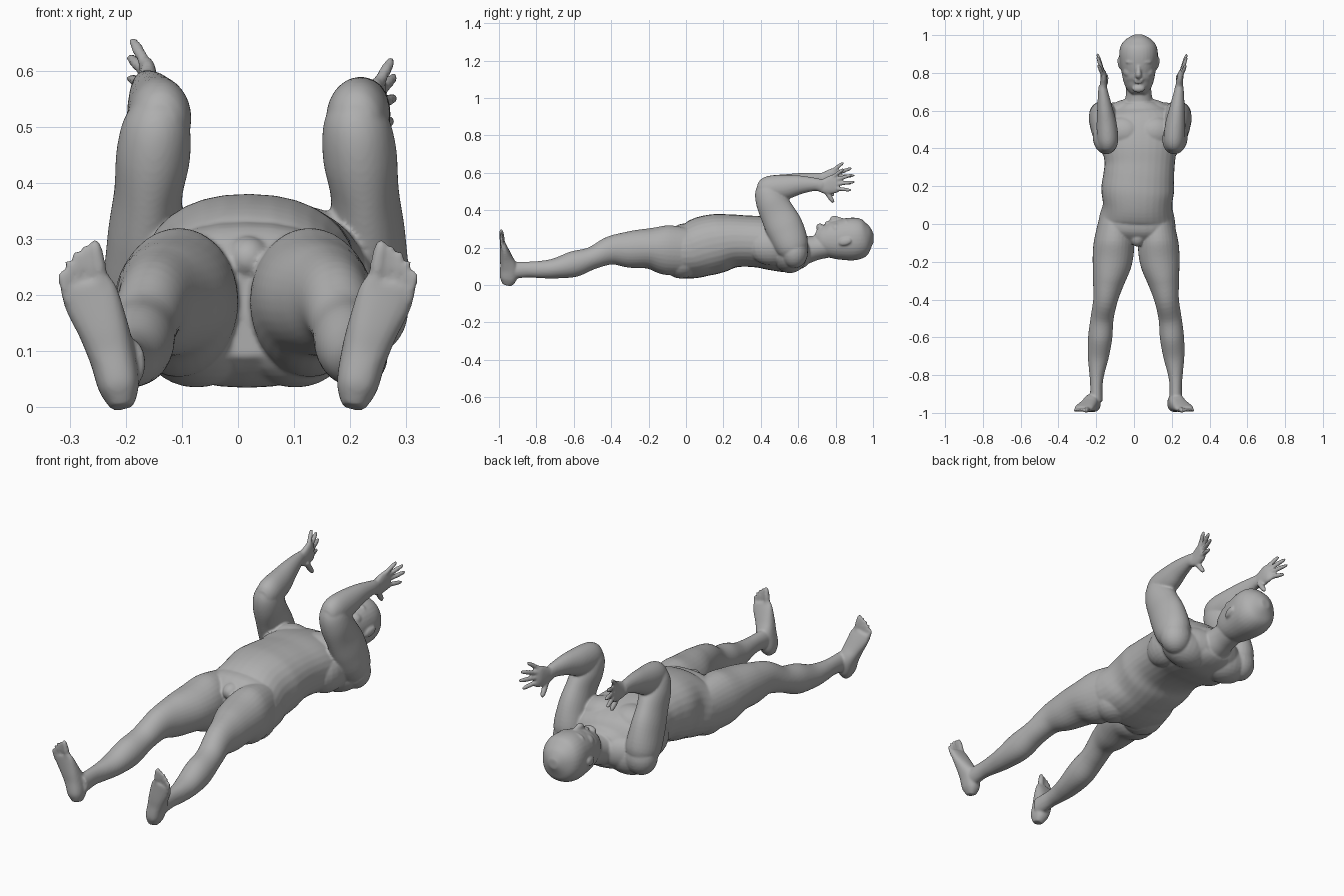
import bpy, bmesh, math
from mathutils import Vector, Matrix

bm = bmesh.new()
X = Vector((1, 0, 0))
SIDES = 32


def smooth_path(pts, k=5):
    """Catmull-Rom interpolation of (x, y, z, radius_a, radius_b) stations."""
    out = []
    for i in range(len(pts) - 1):
        p = [pts[max(0, min(len(pts) - 1, i + j))] for j in (-1, 0, 1, 2)]
        for s in range(k):
            t = s / k
            out.append([0.5 * (2 * b + (c - a) * t + (2 * a - 5 * b + 4 * c - d) * t * t
                               + (3 * b - a - 3 * c + d) * t ** 3) for a, b, c, d in zip(*p)])
    return out + [list(pts[-1])]


def loft(pts, power=2.0, sides=SIDES):
    """Closed tube with superelliptic rings; radius_a lies along x."""
    st = smooth_path(pts)
    rings = []
    for i, s in enumerate(st):
        t = (Vector(st[min(i + 1, len(st) - 1)][:3]) - Vector(st[max(i - 1, 0)][:3])).normalized()
        u = (X - t * X.dot(t)).normalized()
        v = t.cross(u)
        ring = []
        for n in range(sides):
            a = 2 * math.pi * n / sides
            c, q = math.cos(a), math.sin(a)
            c = math.copysign(abs(c) ** (2 / power), c)
            q = math.copysign(abs(q) ** (2 / power), q)
            ring.append(bm.verts.new(Vector(s[:3]) + u * c * s[3] + v * q * s[4]))
        rings.append(ring)
    for r0, r1 in zip(rings, rings[1:]):
        for n in range(sides):
            m = (n + 1) % sides
            bm.faces.new((r0[n], r0[m], r1[m], r1[n]))
    bm.faces.new(rings[0][::-1])
    bm.faces.new(rings[-1])


def blob(center, radii, rot=(0, 0, 0)):
    """Ellipsoid for muscles and facial forms."""
    r = Matrix.Rotation(rot[2], 4, 'Z') @ Matrix.Rotation(rot[1], 4, 'Y') @ Matrix.Rotation(rot[0], 4, 'X')
    bmesh.ops.create_uvsphere(bm, u_segments=24, v_segments=14, radius=1,
                              matrix=Matrix.Translation(center) @ r @ Matrix.Diagonal((*radii, 1)))


def digit(a, b, r):
    """Finger or toe tapering from a to b, with a rounded tip."""
    a, b = Vector(a), Vector(b)
    loft([(*a.lerp(b, f), r * g, r * g) for f, g in
          ((0, 1.1), (.35, 1), (.5, 1.05), (.85, .85), (1, .45))], sides=12)


# torso
CX = 0.024
loft([(.012, -.1, .18, .13, .09), (.014, -.04, .182, .2, .14), (.016, .03, .185, .2, .15),
      (.019, .1, .208, .184, .16), (.02, .18, .225, .193, .157), (.025, .25, .235, .188, .143),
      (.03, .32, .235, .186, .137), (.03, .4, .23, .198, .138), (.03, .48, .213, .21, .137),
      (.03, .55, .193, .2, .127), (.028, .6, .185, .16, .105), (.026, .645, .187, .09, .08)], 2.25)
# neck
loft([(.027, .57, .18, .1, .09), (.026, .64, .188, .078, .075), (.025, .7, .2, .067, .065),
      (.024, .78, .215, .068, .065)])
# head
loft([(CX, .69, .272, .034, .026), (CX, .715, .262, .06, .062), (CX, .75, .25, .078, .09),
      (CX, .8, .243, .089, .103), (CX, .86, .245, .099, .113), (CX, .91, .247, .102, .113),
      (CX, .95, .248, .091, .1), (CX, .98, .25, .064, .068), (CX, 1.003, .25, .022, .022)], 2.2)
# nose, lips and chin
loft([(CX, .85, .343, .01, .012), (CX, .815, .351, .012, .014),
      (CX, .79, .354, .017, .017), (CX, .777, .342, .015, .012)], sides=14)
blob((CX, .761, .334), (.026, .006, .01))
blob((CX, .749, .332), (.023, .006, .009))
blob((CX, .716, .31), (.034, .02, .02))
# lower pelvis
blob((.018, -.07, .265), (.04, .05, .04))

for s in (-1, 1):
    # brow, eye, cheek and ear
    blob((CX + s * .036, .857, .342), (.034, .011, .012), (0, s * .25, 0))
    blob((CX + s * .036, .834, .329), (.014, .009, .011))
    blob((CX + s * .05, .805, .304), (.032, .03, .026), (0, s * .5, 0))
    blob((CX + s * .101, .85, .232), (.009, .034, .02), (.25, 0, -s * .2))
    # chest, shoulder slope, shoulder blade, back muscle and buttock
    blob((.03 + s * .09, .485, .292), (.098, .085, .066), (0, s * .2, 0))
    blob((.028 + s * .09, .6, .178), (.12, .055, .075), (0, 0, -s * .35))
    blob((.03 + s * .12, .555, .155), (.125, .09, .09), (0, -s * .15, 0))
    blob((.03 + s * .14, .46, .205), (.08, .13, .1))
    blob((.014 + s * .088, -.025, .125), (.1, .1, .09))

    # leg
    c = .011
    loft([(c + s * x, y, z, a, b) for x, y, z, a, b in (
        (.11, .03, .18, .085, .12), (.117, -.1, .187, .107, .133), (.126, -.2, .195, .105, .108),
        (.145, -.3, .19, .085, .098), (.162, -.4, .185, .065, .077), (.18, -.5, .145, .061, .06),
        (.19, -.6, .112, .064, .069), (.2, -.7, .089, .056, .054), (.207, -.78, .083, .042, .046),
        (.21, -.85, .083, .033, .042), (.21, -.94, .078, .034, .047))])
    # foot
    loft([(s * x, y, z, a, b) for x, y, z, a, b in (
        (.206, -.957, .0, .02, .024), (.212, -.95, .035, .036, .045), (.224, -.947, .09, .041, .047),
        (.24, -.96, .14, .045, .035), (.262, -.973, .195, .05, .021), (.27, -.98, .223, .044, .014))], 2.4)
    # toes
    for x0, z0, x1, z1, r in ((.243, .21, .256, .297, .0135), (.264, .21, .274, .288, .0085),
                              (.28, .205, .290, .278, .0085), (.294, .2, .304, .264, .008),
                              (.304, .19, .316, .242, .008)):
        digit((s * x0, -.979, z0), (s * x1, -.989, z1), r)

    # upper arm with rounded shoulder
    c = .033
    blob((c + s * .195, .58, .175), (.076, .072, .085))
    loft([(c + s * x, y, z, a, b) for x, y, z, a, b in (
        (.19, .595, .14, .04, .045), (.195, .57, .2, .075, .088), (.197, .53, .3, .069, .1),
        (.193, .49, .38, .061, .093), (.184, .455, .45, .066, .083), (.178, .435, .51, .058, .068),
        (.178, .425, .55, .035, .04))])
    # forearm, slightly lower on one side
    d = -.035 if s > 0 else 0
    c = .037
    loft([(c + s * x, y, z + d * f, a, b) for x, y, z, a, b, f in (
        (.174, .385, .505, .028, .035, 0), (.175, .405, .507, .045, .056, 0), (.176, .45, .514, .056, .07, 0),
        (.182, .53, .527, .053, .066, .1), (.191, .61, .55, .041, .05, .4),
        (.2, .69, .566, .028, .035, .8), (.203, .73, .565, .022, .034, 1))])
    # palm, turned slightly inward on one side
    h = -.012 if s < 0 else 0
    loft([(c + s * x, y, z + d, a, b) for x, y, z, a, b in (
        (.202, .71, .566, .02, .03), (.204 + h / 2, .75, .565, .018, .044),
        (.21 + h, .79, .575, .016, .05), (.217 + h, .81, .58, .012, .045))], 2.4)
    # fingers
    for y0, z0, y1, z1, x1 in ((.785, .612, .843, .656, .238), (.8, .597, .887, .625, .243),
                               (.805, .575, .902, .587, .243), (.795, .552, .884, .542, .238)):
        digit((c + s * (.213 + h), y0, z0 + d), (c + s * (x1 + h), y1, z1 + d), .0105)
    # thumb
    digit((c + s * (.2 + h), .745, .54 + d), (c + s * (.195 + h), .79, .476 + d), .013)

bmesh.ops.recalc_face_normals(bm, faces=bm.faces)
mesh = bpy.data.meshes.new("body")
bm.to_mesh(mesh)
bm.free()
body = bpy.data.objects.new("body", mesh)
bpy.context.collection.objects.link(body)

# fuse all parts into one skin
fuse = body.modifiers.new("fuse", 'REMESH')
fuse.mode = 'VOXEL'
fuse.voxel_size = 0.0055
fuse.use_smooth_shade = True
soft = body.modifiers.new("soften", 'SMOOTH')
soft.factor = 0.5
soft.iterations = 5

mat = bpy.data.materials.new("plain grey")
mat.diffuse_color = (.43, .43, .43, 1)
mesh.materials.append(mat)
for p in mesh.polygons:
    p.use_smooth = True
